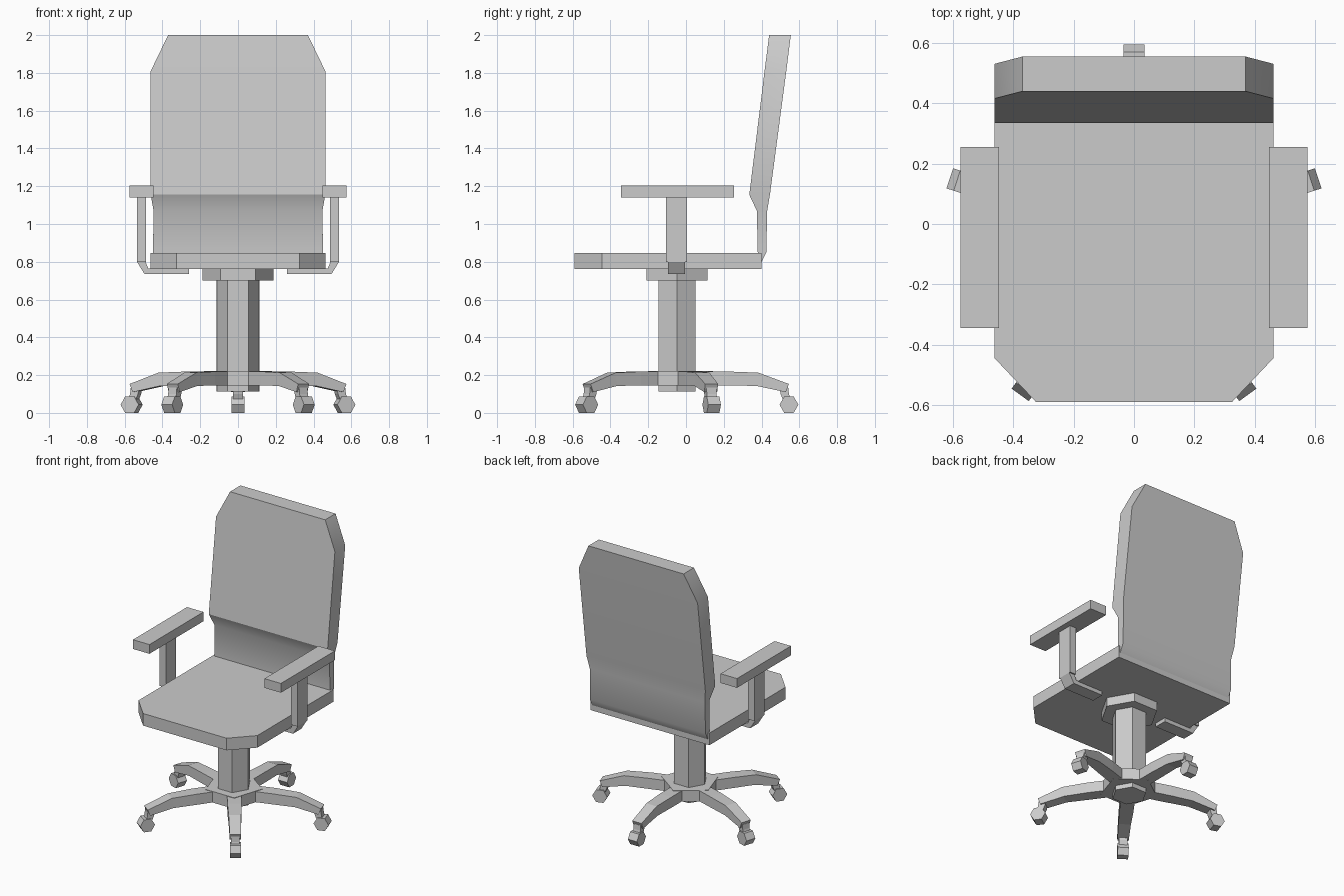
import bpy, bmesh
from math import cos, sin, pi, radians
from mathutils import Matrix, Vector

if "Cube" in bpy.data.objects:
    bpy.data.objects.remove(bpy.data.objects["Cube"])

CY = -0.047  # y of the column axis


def loft(name, rings, matrix=None):
    """Skin a series of equal-length rings and cap both ends."""
    bm = bmesh.new()
    vr = [[bm.verts.new(p) for p in ring] for ring in rings]
    n = len(vr[0])
    for a, b in zip(vr, vr[1:]):
        for i in range(n):
            j = (i + 1) % n
            bm.faces.new((a[i], a[j], b[j], b[i]))
    bm.faces.new(vr[0])
    bm.faces.new(vr[-1])
    if matrix:
        bm.transform(matrix)
    bmesh.ops.recalc_face_normals(bm, faces=bm.faces[:])
    me = bpy.data.meshes.new(name)
    bm.to_mesh(me)
    bm.free()
    ob = bpy.data.objects.new(name, me)
    bpy.context.collection.objects.link(ob)
    return ob


def box(name, x0, x1, y0, y1, z0, z1, matrix=None):
    ring = [(x0, y0), (x1, y0), (x1, y1), (x0, y1)]
    return loft(name, [[(x, y, z) for x, y in ring] for z in (z0, z1)], matrix)


def ngon_prism(name, n, r, z0, z1, start=0.0):
    ang = [start + 2 * pi * i / n for i in range(n)]
    return loft(name, [[(r * cos(a), CY + r * sin(a), z) for a in ang] for z in (z0, z1)])


# Seat with clipped front corners
half = [(0.325, -0.59), (0.462, -0.445), (0.462, 0.40)]
outline = half + [(-x, y) for x, y in reversed(half)]
loft("seat", [[(x, y, z) for x, y in outline] for z in (0.762, 0.847)])

# Backrest: front y, front z, back y, back z, half width
levels = [
    (0.38, 0.80, 0.40, 0.80, 0.45),
    (0.38, 0.845, 0.425, 0.85, 0.45),
    (0.375, 1.07, 0.43, 1.07, 0.447),
    (0.335, 1.155, 0.445, 1.16, 0.462),
    (0.416, 1.81, 0.531, 1.81, 0.462),
    (0.44, 2.0, 0.555, 2.0, 0.37),
]
back = loft("backrest", [[(-w, yf, zf), (w, yf, zf), (w, yb, zb), (-w, yb, zb)]
                         for yf, zf, yb, zb, w in levels])
bpy.context.view_layer.objects.active = back
back.select_set(True)
bpy.ops.object.shade_smooth_by_angle(angle=radians(30))
back.select_set(False)

# Armrests: pad, post and bent bracket on each side
for side, s in (("left", -1), ("right", 1)):
    m = Matrix.Diagonal((s, 1, 1, 1))
    box(side + "_arm_pad", 0.447, 0.575, -0.345, 0.255, 1.14, 1.205, m)
    box(side + "_arm_post", 0.487, 0.535, -0.105, 0.005, 0.80, 1.145, m)
    path = [(0.26, 0.735, 0.765), (0.495, 0.735, 0), (0.535, 0.80, 0)]
    inner = [(0.26, 0.765), (0.475, 0.765), (0.49, 0.80)]
    rings = []
    for (xo, zo, _), (xi, zi) in zip(path, inner):
        rings.append([(xo, -0.095, zo), (xo, -0.005, zo), (xi, -0.005, zi), (xi, -0.095, zi)])
    loft(side + "_arm_bracket", rings, m)

# Hexagonal column and mounting plate
ngon_prism("column", 6, 0.1125, 0.112, 0.71)
ngon_prism("mounting_plate", 6, 0.187, 0.70, 0.765)

# Five-legged base
ngon_prism("base_hub", 5, 0.19, 0.144, 0.222, pi / 2)
leg_levels = [  # radius top, z top, radius bottom, z bottom, half width
    (0.10, 0.219, 0.10, 0.145, 0.045),
    (0.27, 0.219, 0.27, 0.145, 0.045),
    (0.43, 0.213, 0.42, 0.143, 0.04),
    (0.592, 0.153, 0.575, 0.11, 0.036),
]
leg_rings = [[(rt, -w, zt), (rt, w, zt), (rb, w, zb), (rb, -w, zb)]
             for rt, zt, rb, zb, w in leg_levels]
for k in range(5):
    m = Matrix.Translation((0, CY, 0)) @ Matrix.Rotation(pi / 2 + k * 2 * pi / 5, 4, 'Z')
    loft(f"base_leg_{k + 1}", leg_rings, m)
    # Caster stem leaning out to a hexagonal wheel
    stem = [[(r0, -0.027, z), (r1, -0.027, z), (r1, 0.027, z), (r0, 0.027, z)]
            for r0, r1, z in ((0.568, 0.608, 0.05), (0.548, 0.592, 0.10), (0.542, 0.588, 0.135))]
    loft(f"caster_stem_{k + 1}", stem, m)
    wheel = [[(0.592 + 0.05 * cos(a * pi / 3), y, 0.0433 + 0.05 * sin(a * pi / 3))
              for a in range(6)] for y in (-0.035, 0.035)]
    loft(f"caster_wheel_{k + 1}", wheel, m)
